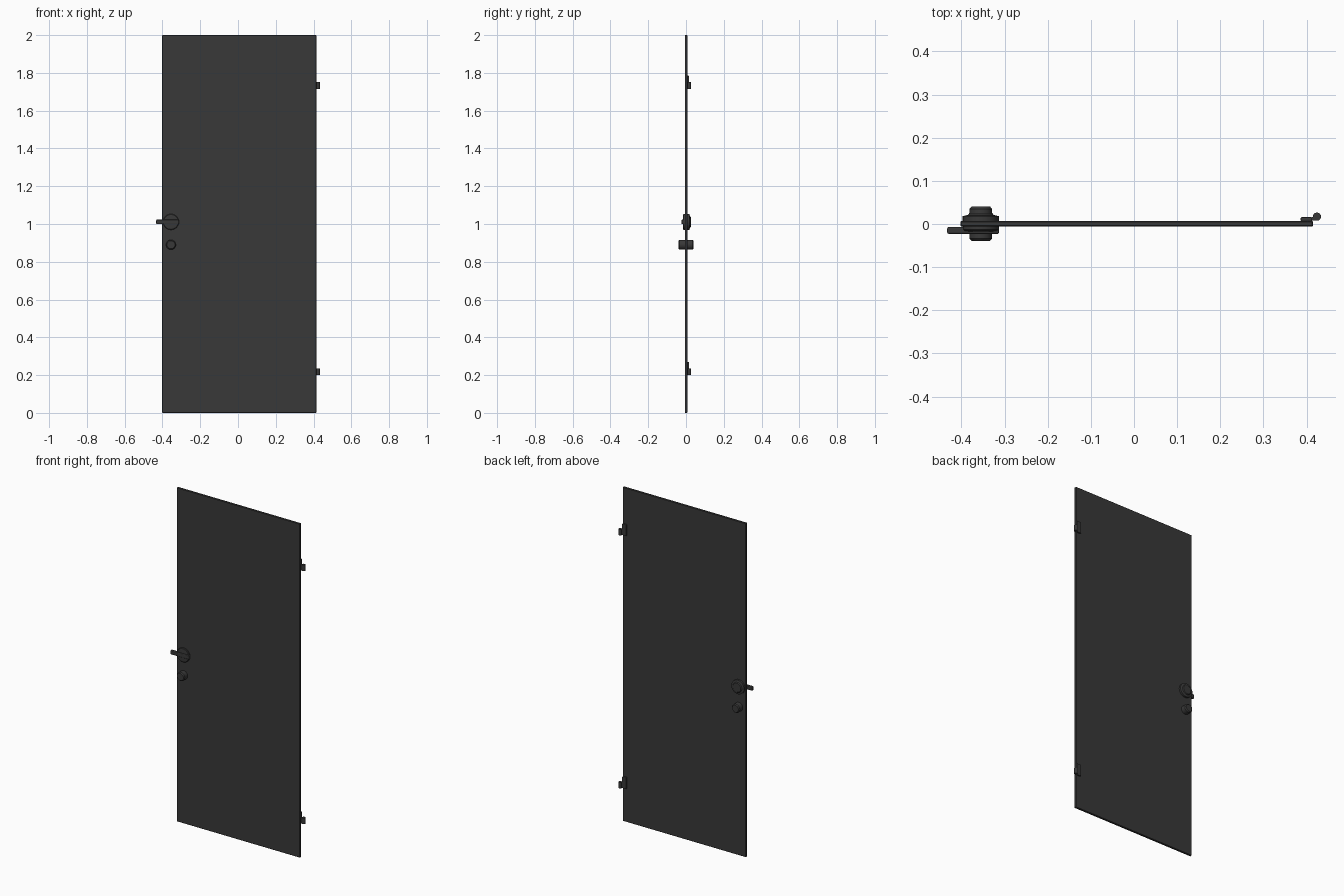
import bpy, math
from mathutils import Matrix

if "Cube" in bpy.data.objects:
    bpy.data.objects.remove(bpy.data.objects["Cube"])

dark = bpy.data.materials.new("dark_metal")
dark.diffuse_color = (0.04, 0.04, 0.04, 1)
dark.use_nodes = True
dark.node_tree.nodes["Principled BSDF"].inputs["Base Color"].default_value = dark.diffuse_color


def finish(obj, name, bevel=0.0, segments=2):
    obj.name = name
    obj.data.materials.append(dark)
    if bevel:
        m = obj.modifiers.new("bevel", 'BEVEL')
        m.width, m.segments = bevel, segments
        m.limit_method = 'ANGLE'
    return obj


def box(name, x0, x1, y0, y1, z0, z1, bevel=0.0, segments=2):
    bpy.ops.mesh.primitive_cube_add(size=1)
    o = bpy.context.object
    o.data.transform(Matrix.Translation(((x0 + x1) / 2, (y0 + y1) / 2, (z0 + z1) / 2))
                     @ Matrix.Diagonal((x1 - x0, y1 - y0, z1 - z0, 1)))
    return finish(o, name, bevel, segments)


def lathe(name, profile, x, z, n=32):
    """Turn (radius, y) points about a y-directed axis; both ends capped."""
    verts, faces = [], []
    for r, y in profile:
        for i in range(n):
            a = 2 * math.pi * i / n
            verts.append((x + r * math.cos(a), y, z + r * math.sin(a)))
    for k in range(len(profile) - 1):
        for i in range(n):
            j = (i + 1) % n
            faces.append((k * n + i, k * n + j, (k + 1) * n + j, (k + 1) * n + i))
    faces.append(tuple(range(n))[::-1])
    faces.append(tuple(range((len(profile) - 1) * n, len(profile) * n)))
    me = bpy.data.meshes.new(name)
    me.from_pydata(verts, [], faces)
    o = bpy.data.objects.new(name, me)
    bpy.context.collection.objects.link(o)
    bpy.ops.object.select_all(action='DESELECT')
    o.select_set(True)
    bpy.context.view_layer.objects.active = o
    bpy.ops.object.mode_set(mode='EDIT')
    bpy.ops.mesh.select_all(action='SELECT')
    bpy.ops.mesh.normals_make_consistent(inside=False)
    bpy.ops.object.mode_set(mode='OBJECT')
    bpy.ops.object.shade_smooth_by_angle(angle=math.radians(35))
    return finish(o, name)


# Door panel
box("door_panel", -0.402, 0.415, -0.006, 0.007, 0, 2, 0.002, 1)

# Latch: round plates on both faces, thumb bar across the front
LX, LZ = -0.355, 1.011
lathe("latch_plate_front", [(0.042, -0.004), (0.042, -0.013), (0.039, -0.016), (0.03, -0.017)], LX, LZ)
lathe("latch_plate_back", [(0.042, 0.005), (0.042, 0.018), (0.03, 0.021), (0.026, 0.026)], LX, LZ)
box("latch_bar", -0.433, -0.313, -0.023, -0.007, 0.999, 1.023, 0.004, 3)

# Lock knob, protruding on both sides
lathe("lock_knob", [(0.021, -0.039), (0.026, -0.034), (0.026, 0.035), (0.021, 0.041)], LX, 0.89)

# Hinges on the back right edge: leaf plate, pin and connecting web
for label, z in (("upper", 1.715), ("lower", 0.2)):
    box(label + "_hinge_leaf", 0.386, 0.413, 0.006, 0.016, z, z + 0.07, 0.003, 2)
    box(label + "_hinge_web", 0.412, 0.425, 0.008, 0.016, z, z + 0.036)
    bpy.ops.mesh.primitive_cylinder_add(vertices=24, radius=0.0095, depth=0.036,
                                        location=(0.424, 0.017, z + 0.018))
    bpy.ops.object.shade_smooth_by_angle(angle=math.radians(35))
    finish(bpy.context.object, label + "_hinge_pin")
